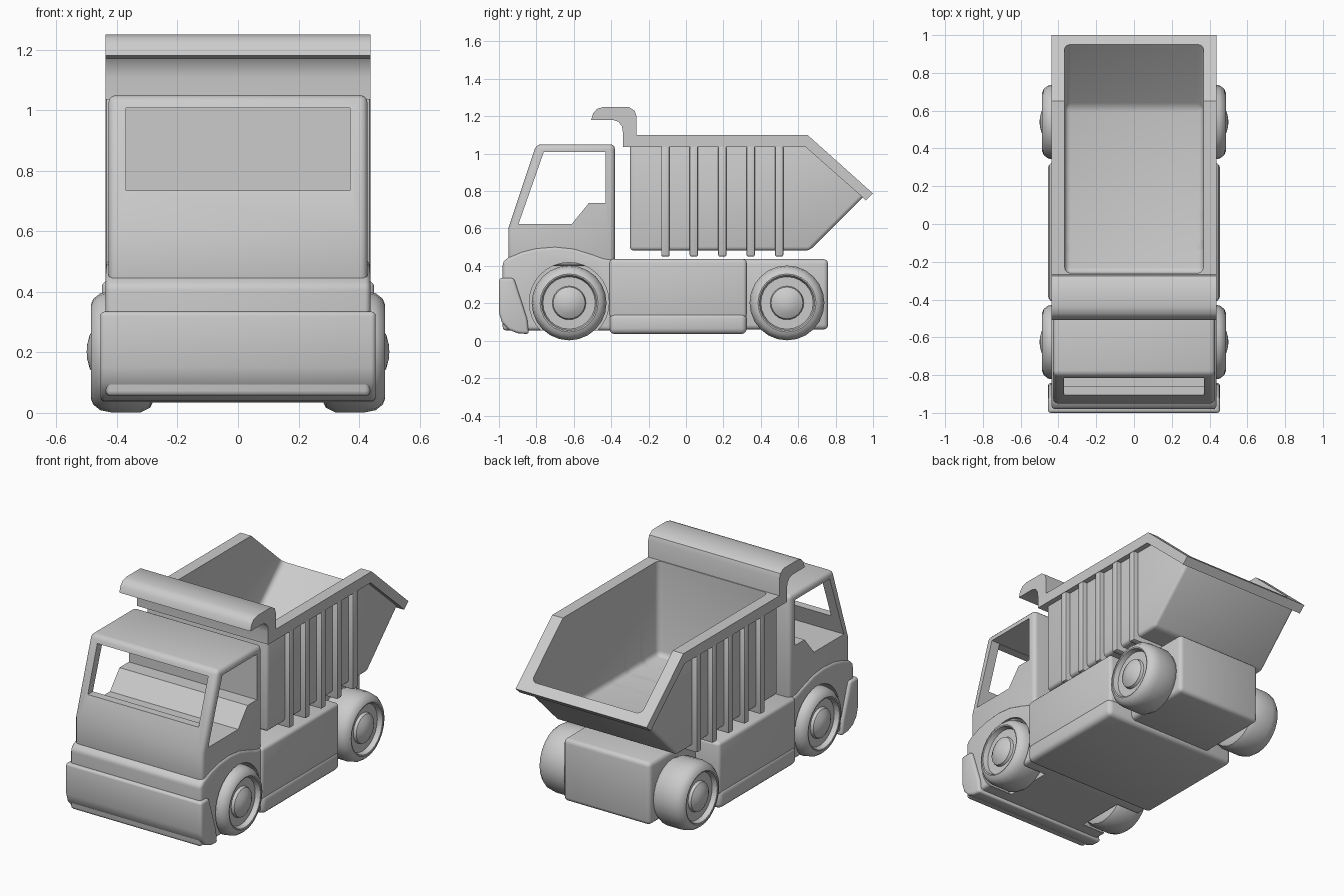
import bpy, bmesh, math
from mathutils import Vector, Matrix

if "Cube" in bpy.data.objects:
    bpy.data.objects.remove(bpy.data.objects["Cube"])


def new_object(name, bm):
    bmesh.ops.recalc_face_normals(bm, faces=bm.faces)
    mesh = bpy.data.meshes.new(name)
    bm.to_mesh(mesh)
    bm.free()
    obj = bpy.data.objects.new(name, mesh)
    bpy.context.collection.objects.link(obj)
    return obj


def prism(name, profile, half_width, bevel=0.0, segments=3):
    """Extrude a (y, z) side profile across x and round its hard edges."""
    bm = bmesh.new()
    face = bm.faces.new([bm.verts.new((-half_width, y, z)) for y, z in profile])
    res = bmesh.ops.extrude_face_region(bm, geom=[face])
    verts = [v for v in res["geom"] if isinstance(v, bmesh.types.BMVert)]
    bmesh.ops.translate(bm, vec=(2 * half_width, 0, 0), verts=verts)
    bmesh.ops.recalc_face_normals(bm, faces=bm.faces)
    if bevel:
        hard = [e for e in bm.edges if e.calc_face_angle(0) > math.radians(35)]
        bmesh.ops.bevel(bm, geom=hard, offset=bevel, segments=segments,
                        profile=0.5, affect='EDGES', clamp_overlap=True)
    return new_object(name, bm)


def rect(y0, y1, z0, z1):
    return [(y0, z0), (y1, z0), (y1, z1), (y0, z1)]


def lathe_x(name, profile, y, z, steps):
    """Spin an (x, radius) profile around an axle parallel to x."""
    bm = bmesh.new()
    vs = [bm.verts.new((x, 0, r)) for x, r in profile]
    edges = [bm.edges.new(p) for p in zip(vs, vs[1:])]
    bmesh.ops.spin(bm, geom=vs + edges, axis=(1, 0, 0), cent=(0, 0, 0),
                   angle=2 * math.pi, steps=steps)
    bmesh.ops.remove_doubles(bm, verts=bm.verts, dist=1e-4)
    bmesh.ops.translate(bm, vec=(0, y, z), verts=bm.verts)
    return new_object(name, bm)


def cut(obj, cutter):
    mod = obj.modifiers.new("cut", 'BOOLEAN')
    mod.operation, mod.solver, mod.object = 'DIFFERENCE', 'EXACT', cutter
    bpy.context.view_layer.objects.active = obj
    bpy.ops.object.modifier_apply(modifier=mod.name)


cutters = []
WHEELS = {"front": -0.625, "rear": 0.54}

# Cab shell with through side windows and a windscreen opening
cab = prism("cab", [(-0.95, 0.40), (-0.95, 0.60), (-0.80, 1.05),
                    (-0.38, 1.05), (-0.38, 0.40)], 0.428, 0.025)
side_cut = prism("side_window_cutter",
                 [(-0.895, 0.625), (-0.76, 1.01), (-0.43, 1.01), (-0.43, 0.735),
                  (-0.52, 0.735), (-0.61, 0.625)], 0.6)
screen_cut = prism("windscreen_cutter", rect(-1.1, -0.6, 0.735, 1.008), 0.37)
cutters += [side_cut, screen_cut]
cut(cab, side_cut)
cut(cab, screen_cut)

# Front fender block with wheel wells
fender = prism("front_fenders",
               [(-0.98, 0.055), (-0.98, 0.42), (-0.95, 0.445), (-0.88, 0.475),
                (-0.80, 0.495), (-0.70, 0.503), (-0.60, 0.493), (-0.50, 0.462),
                (-0.44, 0.44), (-0.38, 0.432), (-0.38, 0.055)], 0.437, 0.018)
for s in (-1, 1):
    well = lathe_x("wheel_well_cutter", [(s * 0.27, 0), (s * 0.27, 0.213),
                   (s * 0.6, 0.213), (s * 0.6, 0)], WHEELS["front"], 0.205, 32)
    cutters.append(well)
    cut(fender, well)

# Bumper with rounded corners
prism("bumper", [(-1.0, 0.335), (-1.0, 0.15), (-0.985, 0.10), (-0.95, 0.06),
                 (-0.90, 0.04), (-0.84, 0.035), (-0.85, 0.12), (-0.92, 0.335)],
      0.455, 0.015)

# Middle chassis, side skirt and narrow rear frame
prism("chassis", rect(-0.41, 0.325, 0.12, 0.436), 0.45, 0.02)
prism("side_skirt", rect(-0.41, 0.325, 0.035, 0.15), 0.456, 0.03)
prism("rear_frame", rect(0.28, 0.76, 0.06, 0.436), 0.29, 0.025)

# Wheels: rounded tyre, recessed rim, domed hub
tyre = [(0.28, 0), (0.28, 0.165), (0.29, 0.185), (0.32, 0.20), (0.42, 0.20),
        (0.455, 0.193), (0.478, 0.175), (0.486, 0.155), (0.484, 0.148),
        (0.455, 0.14), (0.455, 0.09), (0.472, 0.085), (0.49, 0.055),
        (0.498, 0.025), (0.50, 0)]
for place, y in WHEELS.items():
    for side, s in (("right", 1), ("left", -1)):
        lathe_x(f"{place}_{side}_wheel", [(s * x, r) for x, r in tyre],
                y, 0.202, 24)

# Dump bed: tub, rim and ribs, all hollowed by the same cavity
bed_cut = prism("bed_cavity_cutter",
                [(-0.26, 0.53), (0.62, 0.53), (1.06, 0.93), (1.06, 1.5),
                 (-0.26, 1.5)], 0.367, 0.03)
cutters.append(bed_cut)
bed_parts = [
    prism("bed_tub", [(-0.30, 0.482), (0.66, 0.482), (0.965, 0.785),
                      (0.65, 1.07), (-0.30, 1.07)], 0.405, 0.02),
    prism("bed_rim", [(-0.30, 1.035), (-0.30, 1.10), (0.65, 1.10), (1.0, 0.787),
                      (0.96, 0.75), (0.935, 0.775), (0.64, 1.035)], 0.438),
]
for i in range(5):
    y = -0.11 + i * 0.152
    bed_parts.append(prism(f"bed_rib_{i + 1}",
                           rect(y - 0.022, y + 0.022, 0.45, 1.04), 0.437, 0.008, 2))
for part in bed_parts:
    cut(part, bed_cut)

# Curved canopy over the cab
prism("canopy", [(-0.265, 1.035), (-0.265, 1.20), (-0.275, 1.23), (-0.305, 1.25),
                 (-0.44, 1.25), (-0.475, 1.24), (-0.497, 1.215), (-0.507, 1.18),
                 (-0.39, 1.18), (-0.36, 1.17), (-0.342, 1.145), (-0.337, 1.11),
                 (-0.337, 1.035)], 0.438)

# Remove cutters and shade smooth with sharp edges kept
for c in cutters:
    bpy.data.objects.remove(c, do_unlink=True)
for obj in bpy.context.collection.objects:
    obj.select_set(True)
    bpy.context.view_layer.objects.active = obj
bpy.ops.object.shade_smooth_by_angle(angle=math.radians(35))
